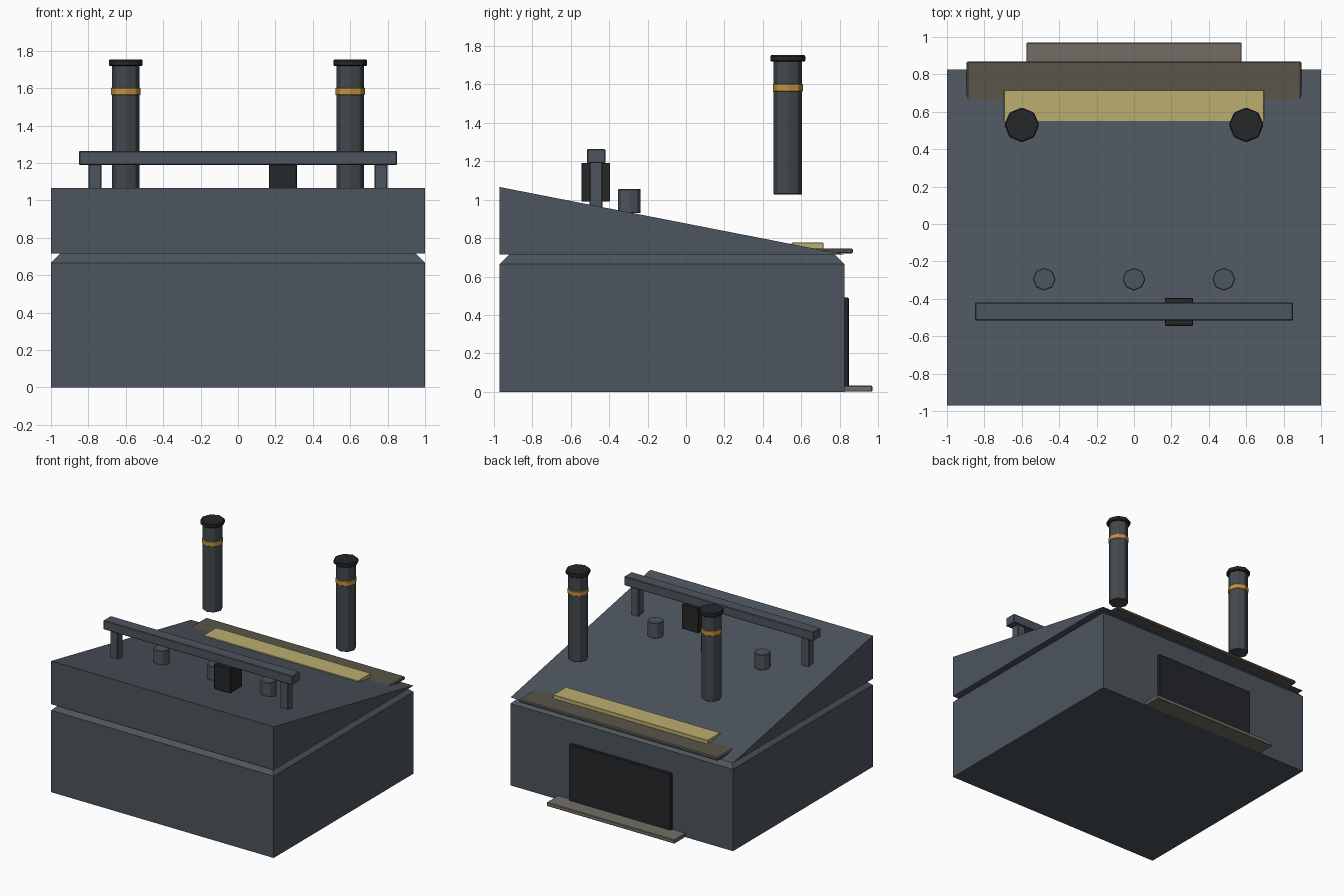
import bpy, bmesh
from mathutils import Matrix

if "Cube" in bpy.data.objects:
    bpy.data.objects.remove(bpy.data.objects["Cube"])


def material(name, rgb):
    m = bpy.data.materials.new(name)
    m.diffuse_color = (*rgb, 1)
    m.use_nodes = True
    m.node_tree.nodes["Principled BSDF"].inputs["Base Color"].default_value = m.diffuse_color
    return m


SLATE = material("slate", (0.075, 0.09, 0.11))
STEEL = material("steel", (0.055, 0.065, 0.075))
BLACK = material("black", (0.018, 0.02, 0.023))
AMBER = material("amber", (0.55, 0.29, 0.05))
BROWN = material("brown", (0.10, 0.09, 0.07))
GREY = material("warm_grey", (0.17, 0.155, 0.13))
YELLOW = material("yellow", (0.50, 0.42, 0.16))


def finish(name, bm, mat, bevel=0):
    bmesh.ops.recalc_face_normals(bm, faces=bm.faces)
    me = bpy.data.meshes.new(name)
    bm.to_mesh(me)
    bm.free()
    me.materials.append(mat)
    ob = bpy.data.objects.new(name, me)
    bpy.context.collection.objects.link(ob)
    if bevel:
        mod = ob.modifiers.new("bevel", 'BEVEL')
        mod.width = bevel
        mod.segments = 1
    return ob


def box(name, x, y, z, mat, bevel=0.004):
    """Box from (min, max) ranges on each axis."""
    bm = bmesh.new()
    bmesh.ops.create_cube(bm, size=1)
    for v in bm.verts:
        for i, (lo, hi) in enumerate((x, y, z)):
            v.co[i] = hi if v.co[i] > 0 else lo
    return finish(name, bm, mat, bevel)


def octagon(name, x, y, z, r, mat, bevel=0.004):
    """Eight-sided upright cylinder between two heights."""
    bm = bmesh.new()
    bmesh.ops.create_cone(bm, cap_ends=True, segments=8, radius1=r, radius2=r,
                          depth=z[1] - z[0],
                          matrix=Matrix.Translation((x, y, sum(z) / 2)))
    return finish(name, bm, mat, bevel)


FRONT, BACK = -0.97, 0.825

# main body with chamfered top rim
bm = bmesh.new()
rings = []
for inset, z in ((0, 0), (0, 0.665), (0.05, 0.715)):
    a, f, b = 1 - inset, FRONT + inset, BACK - inset
    rings.append([bm.verts.new(p) for p in
                  ((-a, f, z), (a, f, z), (a, b, z), (-a, b, z))])
for lo, hi in zip(rings, rings[1:]):
    for i in range(4):
        j = (i + 1) % 4
        bm.faces.new((lo[i], lo[j], hi[j], hi[i]))
bm.faces.new(rings[0])
bm.faces.new(rings[-1])
finish("body", bm, SLATE)

# sloping wedge roof: triangular profile extruded across the width
bm = bmesh.new()
profile = bm.faces.new([bm.verts.new((-1, y, z)) for y, z in
                        ((FRONT, 0.715), (BACK, 0.715), (FRONT, 1.066))])
ext = bmesh.ops.extrude_face_region(bm, geom=[profile])["geom"]
bmesh.ops.translate(bm, vec=(2, 0, 0),
                    verts=[g for g in ext if isinstance(g, bmesh.types.BMVert)])
finish("sloped_roof", bm, SLATE)

# doorway, step, awning and sign strip on the back
box("doorway", (-0.455, 0.455), (0.78, 0.848), (0.01, 0.49), BLACK)
box("door_step", (-0.575, 0.575), (0.67, 0.97), (0.001, 0.032), GREY)
box("awning", (-0.895, 0.895), (0.57, 0.87), (0.719, 0.746), BROWN, 0.007)
box("sign_strip", (-0.695, 0.695), (0.55, 0.715), (0.735, 0.776), YELLOW, 0.002)

# chimneys and rail posts, mirrored left and right
for side, s in (("left", -1), ("right", 1)):
    x, y = 0.6 * s, 0.53
    octagon(f"{side}_chimney", x, y, (1.027, 1.725), 0.076, STEEL)
    octagon(f"{side}_chimney_band", x, y, (1.562, 1.603), 0.08, AMBER)
    octagon(f"{side}_chimney_cap", x, y, (1.718, 1.752), 0.093, BLACK, 0.006)
    px = 0.765 * s
    box(f"{side}_rail_post", (px - 0.034, px + 0.034), (-0.502, -0.435),
        (0.95, 1.195), SLATE)

# rail with hanging box
box("rail", (-0.85, 0.85), (-0.515, -0.42), (1.19, 1.263), SLATE)
box("hanging_box", (0.165, 0.315), (-0.545, -0.395), (0.99, 1.192), BLACK)

# row of roof knobs
for i, x in enumerate((-0.48, 0, 0.48)):
    octagon(f"roof_knob_{i + 1}", x, -0.295, (0.93, 1.055), 0.061, SLATE)
